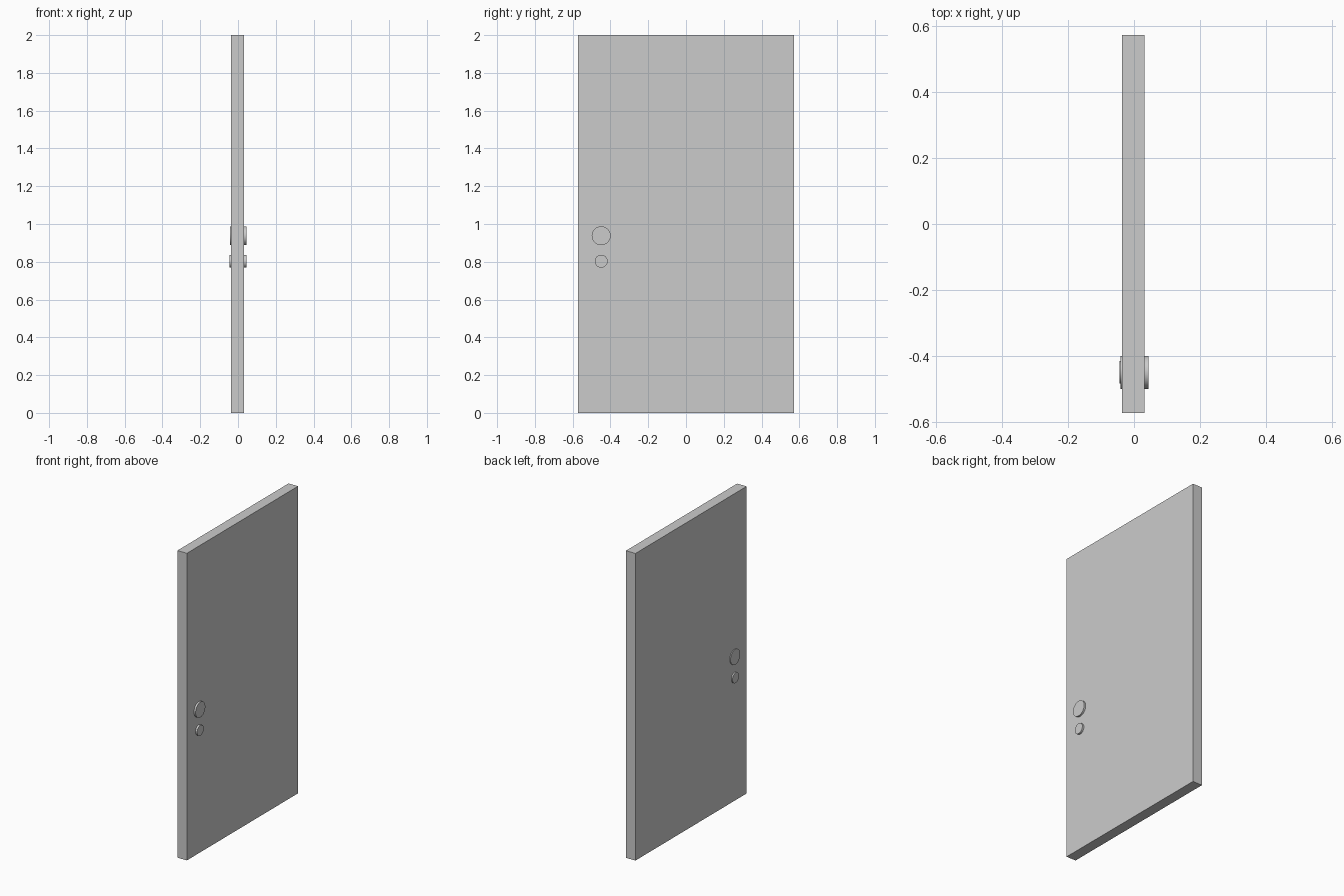
import bpy
import math

if "Cube" in bpy.data.objects:
    bpy.data.objects.remove(bpy.data.objects["Cube"])

DOOR_X = (-0.036, 0.032)   # back and front faces of the slab
HANDLE_Y = -0.449


def add_disc(name, x0, x1, z, radius):
    """Round plate lying against a door face, axis along x."""
    bpy.ops.mesh.primitive_cylinder_add(
        vertices=48, radius=radius, depth=x1 - x0,
        location=((x0 + x1) / 2, HANDLE_Y, z),
        rotation=(0, math.pi / 2, 0))
    disc = bpy.context.object
    disc.name = name
    bpy.ops.object.shade_smooth_by_angle(angle=math.radians(30))


# Door slab
bpy.ops.mesh.primitive_cube_add(size=1, location=(sum(DOOR_X) / 2, 0, 1))
door = bpy.context.object
door.name = "door_panel"
door.scale = (DOOR_X[1] - DOOR_X[0], 1.144, 2)
bpy.ops.object.transform_apply(location=False, rotation=False, scale=True)

# Knob plate and lock plate on each face (height, radius, left and right reach)
for part, z, radius, left, right in (
        ("knob_plate", 0.938, 0.05, -0.0415, 0.044),
        ("lock_plate", 0.803, 0.034, -0.044, 0.044)):
    add_disc(part + "_left", left, DOOR_X[0], z, radius)
    add_disc(part + "_right", DOOR_X[1], right, z, radius)
